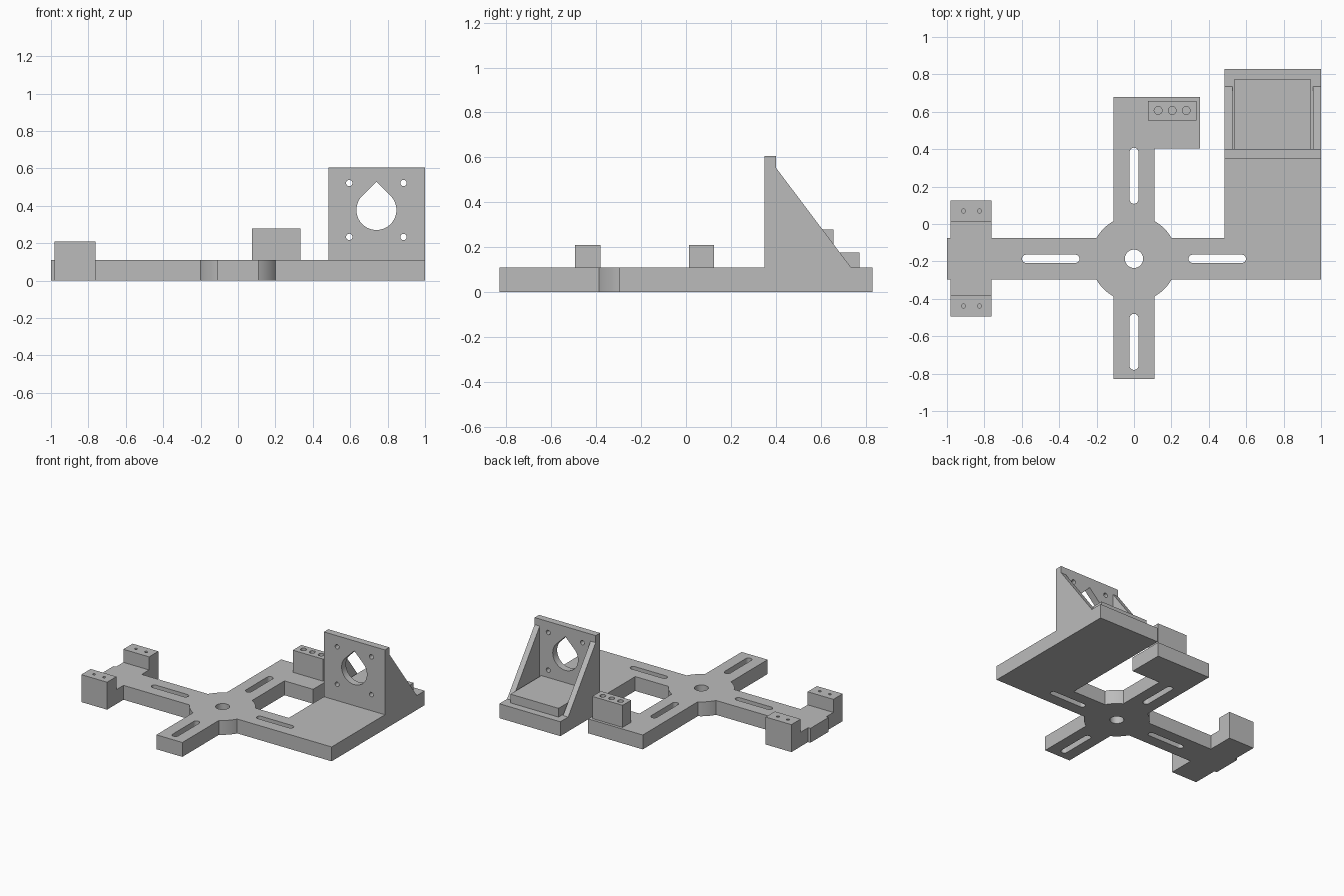
import bpy
import bmesh
from math import asin, cos, sin, pi, radians

if "Cube" in bpy.data.objects:
    bpy.data.objects.remove(bpy.data.objects["Cube"], do_unlink=True)

grey = bpy.data.materials.new("plain_grey")
grey.use_nodes = True
grey.diffuse_color = (0.5, 0.5, 0.5, 1)
grey.node_tree.nodes["Principled BSDF"].inputs["Base Color"].default_value = (0.5, 0.5, 0.5, 1)

T = 0.11            # base thickness
CY = -0.186         # hub centre on y
W = 0.11            # half width of an arm
R = 0.229           # hub radius


def arc(u, v, r, a0, a1, n):
    return [(u + r * cos(a0 + (a1 - a0) * i / n), v + r * sin(a0 + (a1 - a0) * i / n))
            for i in range(n + 1)]


def circle(u, v, r, n=32):
    return arc(u, v, r, 0, 2 * pi, n)[:-1]


def rect(u0, u1, v0, v1):
    return [(u0, v0), (u1, v0), (u1, v1), (u0, v1)]


def slot(u, v, half, r, along_x):
    """Round-ended slot centred on (u, v)."""
    if along_x:
        return arc(u + half, v, r, -pi / 2, pi / 2, 12) + arc(u - half, v, r, pi / 2, 1.5 * pi, 12)
    return arc(u, v + half, r, 0, pi, 12) + arc(u, v - half, r, pi, 2 * pi, 12)


def extrude(name, loops, lo, hi, axis="z"):
    """Fill the first loop, with the others as holes, and extrude it along an axis."""
    curve = bpy.data.curves.new(name, "CURVE")
    curve.dimensions = "2D"
    curve.fill_mode = "BOTH"
    curve.extrude = (hi - lo) / 2
    for loop in loops:
        spline = curve.splines.new("POLY")
        spline.points.add(len(loop) - 1)
        for point, (u, v) in zip(spline.points, loop):
            point.co = (u, v, 0, 1)
        spline.use_cyclic_u = True
    helper = bpy.data.objects.new(name + "_profile", curve)
    mesh = bpy.data.meshes.new_from_object(helper)
    bpy.data.objects.remove(helper)
    bpy.data.curves.remove(curve)

    bm = bmesh.new()
    bm.from_mesh(mesh)
    bmesh.ops.remove_doubles(bm, verts=bm.verts, dist=1e-5)
    for vert in bm.verts:
        u, v, t = vert.co
        t += (lo + hi) / 2
        vert.co = {"x": (t, u, v), "y": (u, t, v), "z": (u, v, t)}[axis]
    bmesh.ops.recalc_face_normals(bm, faces=bm.faces)
    bm.to_mesh(mesh)
    bm.free()
    mesh.name = name
    mesh.materials.clear()
    mesh.materials.append(grey)
    obj = bpy.data.objects.new(name, mesh)
    bpy.context.collection.objects.link(obj)
    bpy.ops.object.select_all(action="DESELECT")
    obj.select_set(True)
    bpy.context.view_layer.objects.active = obj
    bpy.ops.object.shade_smooth_by_angle(angle=radians(30))
    return obj


# Cross-shaped base with hub, motor platform, sensor pad and end bracket foot
a = asin(W / R)
hub = [arc(0, CY, R, q * pi / 2 + a, (q + 1) * pi / 2 - a, 10) for q in range(4)]
top, bottom = CY + W, CY - W
outline = (
    [(1, bottom), (1, 0.83), (0.483, 0.83), (0.483, top)] + hub[0]
    + [(W, 0.405), (0.352, 0.405), (0.352, 0.68), (-W, 0.68)] + hub[1]
    + [(-0.762, top), (-0.762, 0.125), (-0.98, 0.125), (-0.98, top), (-1, top),
       (-1, bottom), (-0.98, bottom), (-0.98, -0.495), (-0.762, -0.495), (-0.762, bottom)]
    + hub[2] + [(-W, -0.83), (W, -0.83)] + hub[3])
openings = [circle(0, CY, 0.049)]
for s in (-1, 1):
    openings.append(slot(s * 0.445, CY, 0.132, 0.022, True))
    openings.append(slot(0, CY + s * 0.444, 0.126, 0.024, False))
extrude("base_plate", [outline] + openings, 0, T)

# Upright motor plate with teardrop opening and screw holes
teardrop = arc(0.74, 0.378, 0.107, 0.75 * pi, 2.25 * pi, 40) + [(0.74, 0.378 + 0.107 * 2 ** 0.5)]
screws = [circle(0.74 + i * 0.145, 0.378 + j * 0.144, 0.017, 20)
          for i in (-1, 1) for j in (-1, 1)]
extrude("motor_plate", [rect(0.483, 1, T, 0.606), teardrop] + screws, 0.349, 0.402, "y")

# Gussets on both sides of the motor plate, and the motor rest between them
brace = [(0.402, T), (0.735, T), (0.402, 0.552)]
extrude("right_gusset", [brace], 0.483, 0.526, "x")
extrude("left_gusset", [brace], 0.957, 1, "x")
extrude("motor_rest", [rect(0.537, 0.944, 0.402, 0.774)], T, 0.177)

# Drilled blocks on the end bracket
for name, y0, y1 in (("back_end_block", 0.013, 0.125), ("front_end_block", -0.495, -0.382)):
    holes = [circle(x, (y0 + y1) / 2, 0.011, 16) for x in (-0.912, -0.826)]
    extrude(name, [rect(-0.98, -0.762, y0, y1)] + holes, T, 0.21)

# Block with three sockets on the sensor pad
sockets = [circle(0.204 + i * 0.075, 0.607, 0.021, 24) for i in (-1, 0, 1)]
extrude("socket_block", [rect(0.076, 0.333, 0.554, 0.658)] + sockets, T, 0.279)
